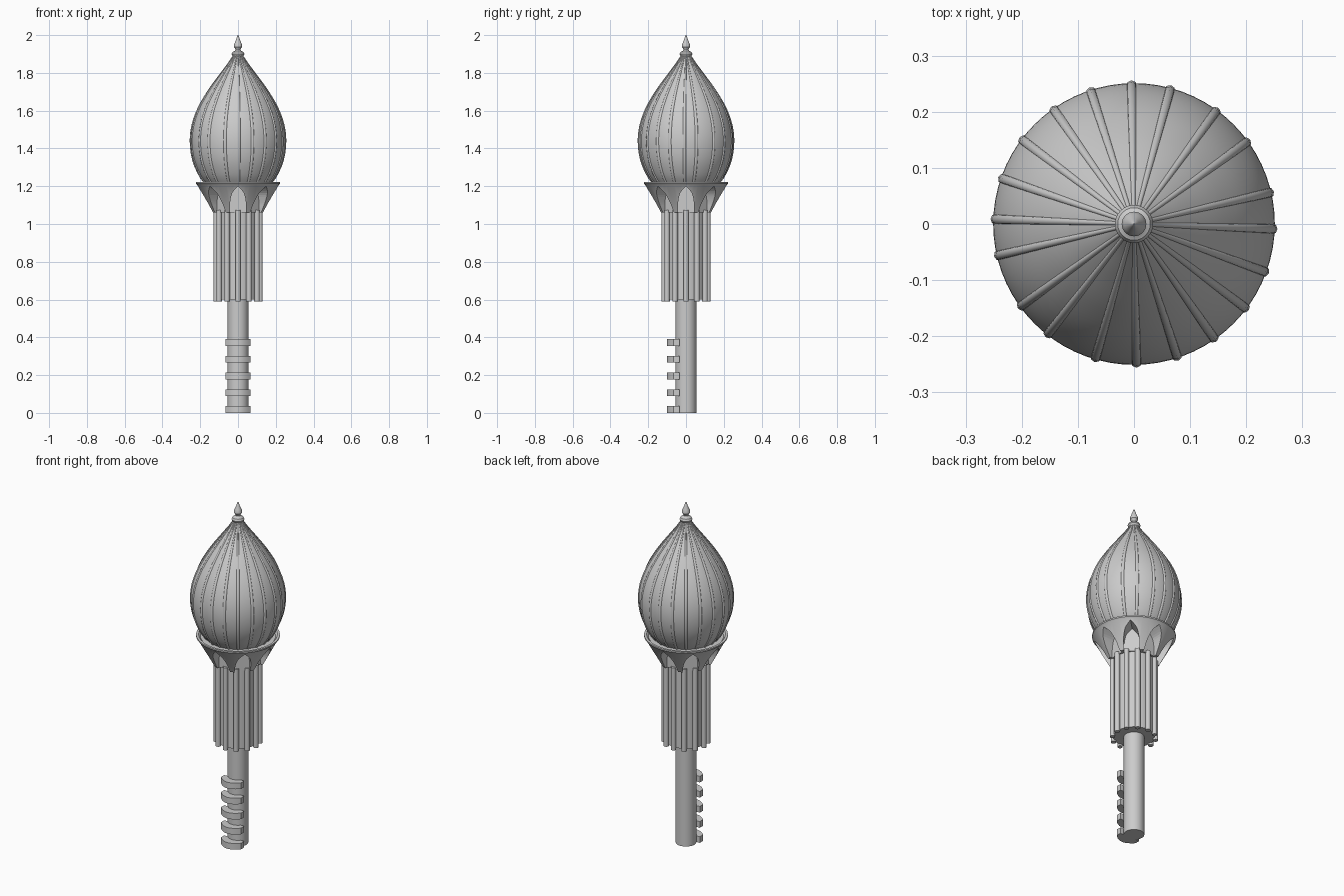
import bpy, bmesh, math
from math import cos, sin, radians, pi

if "Cube" in bpy.data.objects:
    bpy.data.objects.remove(bpy.data.objects["Cube"])


def make_object(name, bm, smooth=True):
    bmesh.ops.recalc_face_normals(bm, faces=bm.faces[:])
    mesh = bpy.data.meshes.new(name)
    bm.to_mesh(mesh)
    bm.free()
    obj = bpy.data.objects.new(name, mesh)
    bpy.context.collection.objects.link(obj)
    if smooth:
        bpy.ops.object.select_all(action='DESELECT')
        obj.select_set(True)
        bpy.context.view_layer.objects.active = obj
        bpy.ops.object.shade_smooth_by_angle(angle=radians(35))
    return obj


def lathe(name, profile, segs=64):
    """Spin (radius, z) points about z and cap open ends."""
    bm = bmesh.new()
    rings = [[bm.verts.new((r * cos(2 * pi * i / segs), r * sin(2 * pi * i / segs), z))
              for i in range(segs)] for r, z in profile]
    for a, b in zip(rings, rings[1:]):
        for i in range(segs):
            j = (i + 1) % segs
            bm.faces.new((a[i], a[j], b[j], b[i]))
    bm.faces.new(rings[0][::-1])
    bm.faces.new(rings[-1])
    return make_object(name, bm)


def prism(bm, bottom, top):
    a = [bm.verts.new(p) for p in bottom]
    b = [bm.verts.new(p) for p in top]
    n = len(a)
    bm.faces.new(a[::-1])
    bm.faces.new(b)
    for i in range(n):
        j = (i + 1) % n
        bm.faces.new((a[i], a[j], b[j], b[i]))


def spline(pts, steps):
    """Catmull-Rom through 2D points."""
    ext = [pts[0]] + pts + [pts[-1]]
    out = []
    for k in range(1, len(ext) - 2):
        p0, p1, p2, p3 = ext[k - 1:k + 3]
        for s in range(steps):
            t = s / steps
            out.append(tuple(0.5 * (2 * b + (c - a) * t + (2 * a - 5 * b + 4 * c - d) * t * t
                                    + (3 * b - a - 3 * c + d) * t ** 3)
                             for a, b, c, d in zip(p0, p1, p2, p3)))
    return out + [pts[-1]]


# Key shaft
lathe("shaft", [(0.055, 0), (0.055, 0.62)], 32)

# Key teeth: rounded blocks on the front of the shaft
bm = bmesh.new()
outline = [(0.065, -0.035), (-0.065, -0.035)]
outline += [(0.065 * t, -0.1 + 0.035 * t * t) for t in [-1 + k / 6 for k in range(13)]]
for k in range(5):
    z = k * 0.0887
    prism(bm, [(x, y, z) for x, y in outline], [(x, y, z + 0.036) for x, y in outline])
make_object("key_teeth", bm)

# Handle core with twelve rods around it
lathe("handle_core", [(0.11, 0.6), (0.11, 1.1)], 48)
bm = bmesh.new()
for k in range(12):
    a = k * pi / 6
    c = [(0.116 * cos(a) + 0.0145 * cos(t), 0.116 * sin(a) + 0.0145 * sin(t))
         for t in [2 * pi * i / 12 for i in range(12)]]
    prism(bm, [(x, y, 0.59) for x, y in c], [(x, y, 1.075) for x, y in c])
make_object("handle_rods", bm)

# Flared collar with eight pointed arch niches
collar = lathe("collar", [(0.139, 1.062), (0.216, 1.208), (0.223, 1.214), (0.223, 1.222),
                          (0.21, 1.222), (0.2, 1.212)], 64)
bm = bmesh.new()
half = spline([(0.042, 1.085), (0.041, 1.12), (0.03, 1.165), (0.0, 1.2)], 4)
arch = [(0.042, 1.04)] + half + [(-x, z) for x, z in half[-2::-1]] + [(-0.042, 1.04)]
for k in range(8):
    a = k * pi / 4
    place = lambda d: [(d * cos(a) - u * sin(a), d * sin(a) + u * cos(a), z) for u, z in arch]
    prism(bm, place(0.116), place(0.3))
cutter = make_object("arch_cutter", bm, False)
cutter.hide_render = True
mod = collar.modifiers.new("arches", 'BOOLEAN')
mod.operation = 'DIFFERENCE'
mod.solver = 'EXACT'
mod.object = cutter
bpy.ops.object.select_all(action='DESELECT')
collar.select_set(True)
bpy.context.view_layer.objects.active = collar
bpy.ops.object.modifier_apply(modifier=mod.name)
bpy.data.objects.remove(cutter)
bpy.ops.object.shade_smooth_by_angle(angle=radians(30))

# Onion dome
dome = spline([(0.165, 1.205), (0.205, 1.26), (0.238, 1.34), (0.251, 1.43), (0.242, 1.52),
               (0.211, 1.61), (0.16, 1.7), (0.1, 1.785), (0.052, 1.85), (0.02, 1.9)], 5)
lathe("onion_dome", dome, 72)

# Tapered ribs running up the dome
curve = bpy.data.curves.new("dome_ribs", 'CURVE')
curve.dimensions = '3D'
curve.bevel_depth = 0.01
curve.bevel_resolution = 2
curve.use_fill_caps = True
for deg in (91, 75, 54, 36, 13, -2, -20, -37, -55, -72, -89, -106, -128, -144,
            -167, 178, 161, 143, 125, 108):
    a = radians(deg)
    s = curve.splines.new('POLY')
    path = dome[::2]
    s.points.add(len(path) - 1)
    for p, (r, z) in zip(s.points, path):
        w = 0.3 + 0.7 * min(1, r / 0.24)
        d = r - 0.005 * w
        p.co = (d * cos(a), d * sin(a), z, 1)
        p.radius = w
ribs = bpy.data.objects.new("dome_ribs", curve)
bpy.context.collection.objects.link(ribs)
bpy.ops.object.select_all(action='DESELECT')
ribs.select_set(True)
bpy.context.view_layer.objects.active = ribs
bpy.ops.object.convert(target='MESH')
bpy.ops.object.shade_smooth_by_angle(angle=radians(50))

# Finial: ring, bead and point
lathe("finial", [(0.02, 1.88), (0.029, 1.888), (0.034, 1.9), (0.029, 1.911), (0.018, 1.916),
                 (0.013, 1.922), (0.016, 1.93), (0.022, 1.938), (0.022, 1.948), (0.017, 1.96),
                 (0.009, 1.98), (0.004, 1.995), (0.001, 2.0)], 24)
